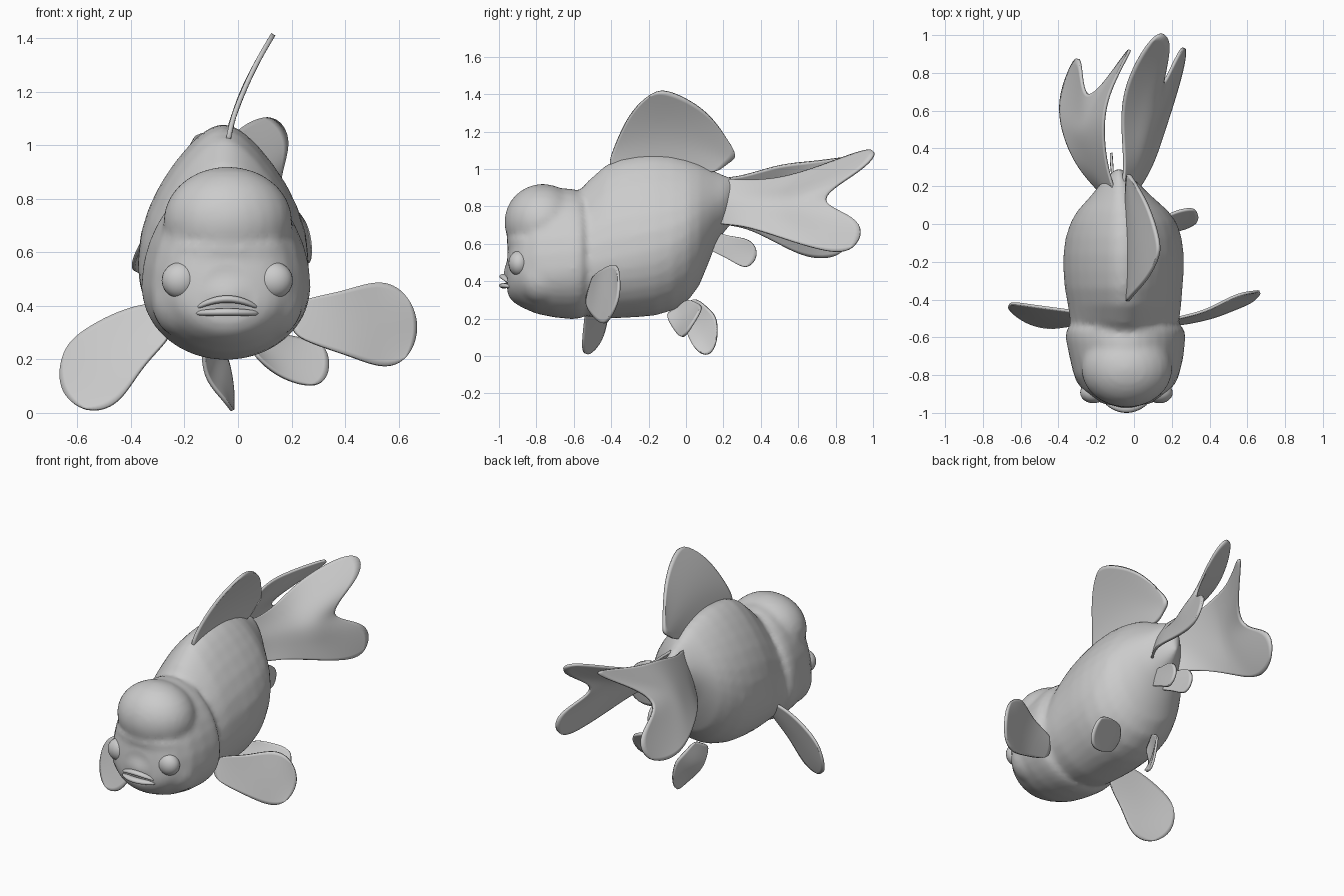
import bpy
import bmesh
import math
from mathutils import Matrix, Vector

if "Cube" in bpy.data.objects:
    bpy.data.objects.remove(bpy.data.objects["Cube"], do_unlink=True)

# Single plain finish
grey = bpy.data.materials.new("plain_grey")
grey.use_nodes = True
COLOUR = (0.6, 0.6, 0.6, 1)
grey.diffuse_color = COLOUR
grey.node_tree.nodes["Principled BSDF"].inputs["Base Color"].default_value = COLOUR


def add_object(name, bm):
    bmesh.ops.recalc_face_normals(bm, faces=bm.faces)
    for face in bm.faces:
        face.smooth = True
    mesh = bpy.data.meshes.new(name)
    bm.to_mesh(mesh)
    bm.free()
    mesh.materials.append(grey)
    obj = bpy.data.objects.new(name, mesh)
    bpy.context.collection.objects.link(obj)
    return obj


def loft(bm, rings):
    """Skin a list of closed rings and cap both ends."""
    loops = [[bm.verts.new(p) for p in ring] for ring in rings]
    count = len(loops[0])
    for a, b in zip(loops, loops[1:]):
        for i in range(count):
            j = (i + 1) % count
            bm.faces.new((a[i], a[j], b[j], b[i]))
    bm.faces.new(loops[0])
    bm.faces.new(loops[-1])


def egg_ring(y, bottom, top, widest, half_width, centre, taper, sides=32):
    """Cross-section with its widest level set apart and a narrowed top."""
    ring = []
    for i in range(sides):
        angle = math.tau * i / sides
        c, s = math.cos(angle), math.sin(angle)
        height = top - widest if s > 0 else widest - bottom
        squeeze = 1 - taper * max(s, 0) ** 2
        ring.append((centre + half_width * c * squeeze, y, widest + height * s))
    return ring


def ball(bm, centre, radii):
    place = Matrix.Translation(centre) @ Matrix.Diagonal((*radii, 1))
    bmesh.ops.create_uvsphere(bm, u_segments=24, v_segments=14, radius=1, matrix=place)


def overshoot(line):
    """Push control points outward so the smoothed surface meets them."""
    out = list(line)
    for i in range(1, len(line) - 1):
        out[i] = line[i] - (line[i - 1] + line[i + 1] - 2 * line[i]) / 6
    return out


def fin(name, rows, thickness=0.014):
    """Smooth thin sheet through rows of points running root to tip."""
    rows = [overshoot([Vector(p) for p in row]) for row in rows]
    columns = [overshoot(list(col)) for col in zip(*rows)]
    for end, inner in ((0, 1), (-1, -2)):
        col = columns[end]
        col[-1] = col[-1] - (col[-2] + columns[inner][-1] - 2 * col[-1]) / 6
    bm = bmesh.new()
    grid = [[bm.verts.new(p) for p in col] for col in columns]
    for a, b in zip(grid, grid[1:]):
        for i in range(len(a) - 1):
            bm.faces.new((a[i], a[i + 1], b[i + 1], b[i]))
    obj = add_object(name, bm)
    sub = obj.modifiers.new("smooth_outline", 'SUBSURF')
    sub.levels = sub.render_levels = 3
    sub.boundary_smooth = 'ALL'
    solid = obj.modifiers.new("thickness", 'SOLIDIFY')
    solid.thickness = thickness
    solid.offset = 0


def spread(top, middle, bottom):
    """Five points across a fin from three."""
    t, m, b = Vector(top), Vector(middle), Vector(bottom)
    return [t, (t + m) / 2, m, (m + b) / 2, b]


# Head and trunk: y, bottom, top, widest level, half width, centre x
head = [
    (-.955, .335, .56, .41, .11, -.04), (-.94, .305, .64, .43, .155, -.04),
    (-.92, .285, .72, .44, .19, -.04), (-.88, .26, .82, .45, .232, -.04),
    (-.80, .225, .875, .46, .28, -.04), (-.70, .205, .90, .46, .303, -.04),
    (-.61, .197, .895, .47, .316, -.045), (-.56, .20, .88, .48, .315, -.045),
    (-.53, .23, .84, .48, .28, -.045),
]
trunk = [
    (-.60, .24, .85, .48, .27, -.045), (-.52, .21, .94, .49, .288, -.05),
    (-.43, .20, 1.02, .51, .30, -.05), (-.34, .203, 1.06, .53, .312, -.055),
    (-.25, .208, 1.075, .55, .319, -.055), (-.16, .217, 1.08, .57, .319, -.055),
    (-.07, .245, 1.07, .60, .307, -.055), (.01, .295, 1.05, .65, .28, -.055),
    (.07, .375, 1.03, .69, .24, -.06), (.12, .495, 1.005, .74, .19, -.065),
    (.16, .60, .985, .78, .15, -.07), (.21, .67, .965, .82, .105, -.075),
    (.25, .71, .95, .83, .06, -.08), (.29, .75, .92, .83, .02, -.08),
]
bm = bmesh.new()
loft(bm, [egg_ring(*s, taper=.08) for s in head])
loft(bm, [egg_ring(*s, taper=.36) for s in trunk])

# Forehead hood, brow fold, cheeks and muzzle blended into the body
ball(bm, (-.038, -.765, .715), (.242, .207, .205))
ball(bm, (-.038, -.83, .61), (.225, .13, .09))
ball(bm, (-.04, -.89, .44), (.14, .085, .10))
for side in (-1, 1):
    ball(bm, (-.04 + side * .14, -.76, .42), (.145, .15, .15))
body = add_object("body", bm)
blend = body.modifiers.new("blend", 'REMESH')
blend.mode = 'VOXEL'
blend.voxel_size = .018
blend.use_smooth_shade = True
soften = body.modifiers.new("soften", 'SMOOTH')
soften.factor = .5
soften.iterations = 5

# Eyes
for side in (-1, 1):
    bm = bmesh.new()
    ball(bm, (-.04 + side * .175, -.893, .495), (.07, .056, .068))
    add_object("left_eye" if side > 0 else "right_eye", bm)


# Lips arching across the muzzle
def lip(name, level, rise, radius):
    rings = []
    for i in range(17):
        t = i / 8 - 1
        size = radius * math.sqrt(1 - t * t) + .006
        centre = Vector((-.04 + .12 * t, -.975 + .04 * t * t, level + rise * (1 - t * t)))
        rings.append([centre + Vector((0, size * math.cos(a), size * .6 * math.sin(a)))
                      for a in (math.tau * k / 10 for k in range(10))])
    bm = bmesh.new()
    loft(bm, rings)
    add_object(name, bm)


lip("upper_lip", .39, .035, .018)
lip("lower_lip", .372, .004, .019)


# Dorsal fin leaning to one side as it rises
def lean(y, z):
    return (-.04 + .17 * (max(z - 1, 0) / .41) ** 1.5, y, z)


dorsal = [
    [(-.43, .99), (-.25, 1.0), (0, 1.0), (.16, .97)],
    [(-.385, 1.11), (-.24, 1.14), (.02, 1.12), (.22, 1.03)],
    [(-.30, 1.29), (-.18, 1.28), (.05, 1.22), (.265, 1.07)],
    [(-.19, 1.395), (-.09, 1.41), (.10, 1.31), (.22, 1.16)],
]
fin("dorsal_fin", [[lean(*p) for p in row] for row in dorsal], .018)

# Forked tail lobes
fin("left_tail_lobe", [
    spread((-.07, .14, .95), (-.02, .15, .83), (-.01, .14, .70)),
    spread((-.05, .3, .94), (.03, .3, .83), (.09, .3, .695)),
    spread((-.06, .5, .95), (.08, .48, .82), (.16, .5, .635)),
    spread((-.04, .74, 1.02), (.13, .6, .83), (.23, .72, .57)),
    [(.11, 1.0, 1.11), (.195, .95, 1.0), (.14, .71, .83), (.25, .935, .73), (.27, .89, .57)],
])
fin("right_tail_lobe", [
    spread((-.09, .14, .95), (-.14, .15, .83), (-.15, .14, .70)),
    spread((-.14, .3, .96), (-.21, .3, .83), (-.29, .3, .69)),
    spread((-.16, .5, 1.02), (-.27, .46, .82), (-.37, .48, .61)),
    spread((-.13, .7, 1.04), (-.26, .55, .83), (-.39, .66, .53)),
    [(-.02, .92, 1.07), (-.07, .87, 1.0), (-.25, .65, .83), (-.28, .87, .71), (-.33, .84, .55)],
])

# Pectoral fins
fin("right_pectoral_fin", [
    [(-.25, -.47, .42), (-.25, -.5, .34), (-.25, -.53, .28)],
    [(-.41, -.45, .39), (-.39, -.49, .27), (-.36, -.54, .17)],
    [(-.56, -.43, .315), (-.52, -.48, .18), (-.45, -.55, .04)],
    [(-.65, -.42, .23), (-.66, -.45, .09), (-.57, -.52, .01)],
])
fin("left_pectoral_fin", [
    [(.2, -.5, .42), (.2, -.52, .35), (.2, -.54, .28)],
    [(.38, -.46, .45), (.38, -.48, .34), (.4, -.5, .22)],
    [(.53, -.38, .49), (.53, -.42, .33), (.53, -.45, .175)],
    [(.635, -.36, .43), (.668, -.36, .31), (.625, -.41, .2)],
])

# Pelvic fins
fin("right_pelvic_fin", [
    [(-.13, -.05, .26), (-.12, .0, .28), (-.10, .05, .32)],
    [(-.12, .0, .14), (-.10, .06, .18), (-.07, .12, .25)],
    [(-.06, .035, .06), (-.06, .09, .11), (-.04, .16, .20)],
    [(-.025, .08, .015), (-.02, .13, .015), (-.02, .165, .09)],
])
fin("left_pelvic_fin", [
    [(.05, -.12, .23), (.07, -.05, .25), (.10, .0, .31)],
    [(.15, -.06, .14), (.18, -.01, .2), (.21, .06, .28)],
    [(.28, -.02, .1), (.335, .02, .15), (.32, .08, .25)],
])

# Paired anal fins splaying apart
for name, tip_x in (("left_anal_fin", .0), ("right_anal_fin", -.12)):
    start = (tip_x - .06) / 2 - .01
    middle = (tip_x + start) / 2
    fin(name, [
        [(start, .09, .58), (start, .1, .62), (start, .12, .68)],
        [(middle, .22, .525), (middle, .22, .58), (middle, .23, .64)],
        [(tip_x, .32, .47), (tip_x, .38, .54), (tip_x, .34, .62)],
    ])
